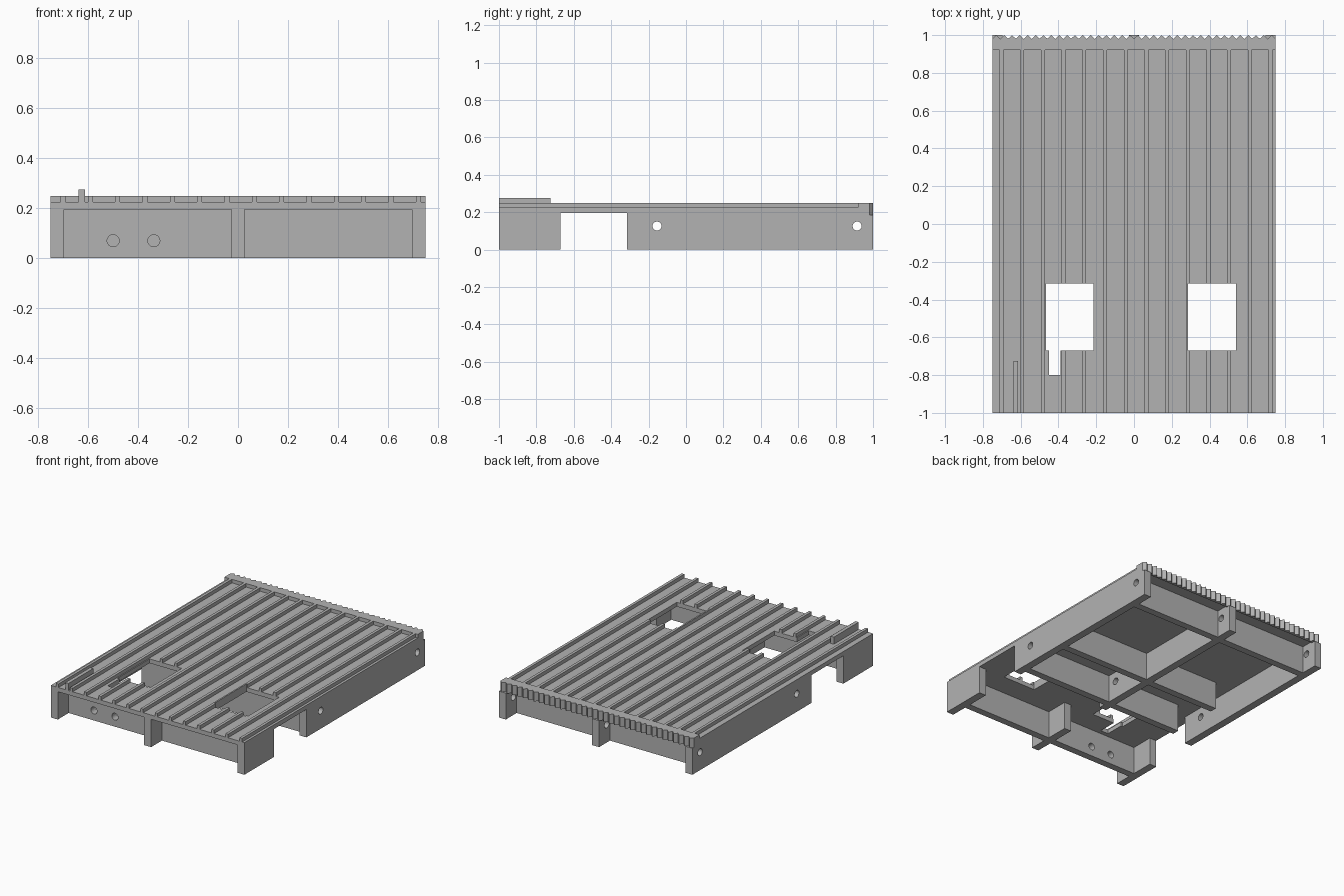
import bpy, bmesh, math
from mathutils import Vector, Matrix

default = bpy.data.objects.get("Cube")
if default:
    bpy.data.objects.remove(default, do_unlink=True)

grey = bpy.data.materials.new("plain grey")
grey.use_nodes = True
grey.diffuse_color = (0.45, 0.45, 0.45, 1)
grey.node_tree.nodes["Principled BSDF"].inputs["Base Color"].default_value = (0.45, 0.45, 0.45, 1)

HALF = 0.75          # half width
UNDER = 0.195        # underside of deck
FLOOR, TOP = 0.225, 0.25
BEAM = 0.054         # beam thickness
GAP = (-0.67, -0.315)  # opening across the beams


def finish(name, bm):
    bmesh.ops.recalc_face_normals(bm, faces=bm.faces[:])
    mesh = bpy.data.meshes.new(name)
    bm.to_mesh(mesh)
    bm.free()
    mesh.materials.append(grey)
    ob = bpy.data.objects.new(name, mesh)
    bpy.context.collection.objects.link(ob)
    return ob


def prism(name, outline, offset):
    """Extrude a closed outline of 3D points along offset."""
    bm = bmesh.new()
    face = bm.faces.new([bm.verts.new(p) for p in outline])
    ext = bmesh.ops.extrude_face_region(bm, geom=[face])
    moved = [g for g in ext["geom"] if isinstance(g, bmesh.types.BMVert)]
    bmesh.ops.translate(bm, vec=Vector(offset), verts=moved)
    return finish(name, bm)


def box(name, x, y, z):
    pts = [(x[0], y[0], z[0]), (x[1], y[0], z[0]), (x[1], y[1], z[0]), (x[0], y[1], z[0])]
    return prism(name, pts, (0, 0, z[1] - z[0]))


def rod(name, centre, axis, radius=0.024, depth=0.2):
    bm = bmesh.new()
    turn = Matrix.Rotation(math.pi / 2, 4, 'Y' if axis == 'X' else 'X')
    bmesh.ops.create_cone(bm, cap_ends=True, segments=32, radius1=radius, radius2=radius,
                          depth=depth, matrix=Matrix.Translation(centre) @ turn)
    return finish(name, bm)


def cut(ob, cutters):
    """Subtract the cutters, bake the result and remove them."""
    for c in cutters:
        c.hide_render = True
        mod = ob.modifiers.new("cut", 'BOOLEAN')
        mod.operation, mod.solver, mod.object = 'DIFFERENCE', 'EXACT', c
    dg = bpy.context.evaluated_depsgraph_get()
    mesh = bpy.data.meshes.new_from_object(ob.evaluated_get(dg))
    ob.modifiers.clear()
    ob.data = mesh
    for c in cutters:
        bpy.data.objects.remove(c, do_unlink=True)


# Ribbed deck with two openings and a slot
profile = [(-HALF, -1, UNDER), (-HALF, -1, FLOOR)]
for i in range(14):
    x = -0.711 + i * 0.1095
    profile += [(x, -1, FLOOR), (x, -1, TOP), (x + 0.02, -1, TOP), (x + 0.02, -1, FLOOR)]
profile += [(HALF, -1, FLOOR), (HALF, -1, UNDER)]
deck = prism("ribbed_deck", profile, (0, 1.92, 0))
cut(deck, [box("cutter", (-0.465, -0.215), GAP, (0.1, 0.4)),
           box("cutter", (0.285, 0.54), GAP, (0.1, 0.4)),
           box("cutter", (-0.45, -0.39), (-0.8, -0.6), (0.1, 0.4))])

# Back rail and its toothed edge
box("back_rail", (-HALF, HALF), (0.92, 0.97), (UNDER, TOP))
TEETH = 36
step = 2 * HALF / TEETH
edge = [(-HALF, 0.97, 0.185)]
for i in range(TEETH):
    x = -HALF + i * step
    edge += [(x, 0.98, 0.185), (x + step / 2, 1, 0.185)]
edge += [(HALF, 0.98, 0.185), (HALF, 0.97, 0.185)]
prism("toothed_edge", edge, (0, 0, TOP - 0.185))

# Long beams, split by the opening and drilled crosswise
for side, x in (("right", -HALF), ("centre", -BEAM / 2), ("left", HALF - BEAM)):
    box(side + "_front_leg", (x, x + BEAM), (-1, GAP[0]), (0, UNDER))
    shape = [(GAP[1], 0), (1, 0), (1, 0.185), (0.97, 0.185), (0.97, UNDER), (GAP[1], UNDER)]
    beam = prism(side + "_beam", [(x, y, z) for y, z in shape], (BEAM, 0, 0))
    cut(beam, [rod("cutter", (x + BEAM / 2, y, 0.126), 'X') for y in (-0.155, 0.915)])

# Cross members between the beams
IN, OUT = BEAM / 2, HALF - BEAM
for name, y, right_end in (("front", -0.88, OUT), ("middle_front", -0.27, 0.56),
                           ("middle_back", 0.11, 0.56), ("back", 0.83, OUT)):
    box(name + "_left_crossbar", (IN, OUT), (y, y + 0.05), (0, UNDER))
    bar = box(name + "_right_crossbar", (-right_end, -IN), (y, y + 0.05), (0, UNDER))
    if name == "front":
        cut(bar, [rod("cutter", (x, y, 0.07), 'Y') for x in (-0.5, -0.337)])

# Guide fin on the deck
box("guide_fin", (-0.638, -0.613), (-1, -0.725), (FLOOR, 0.275))
